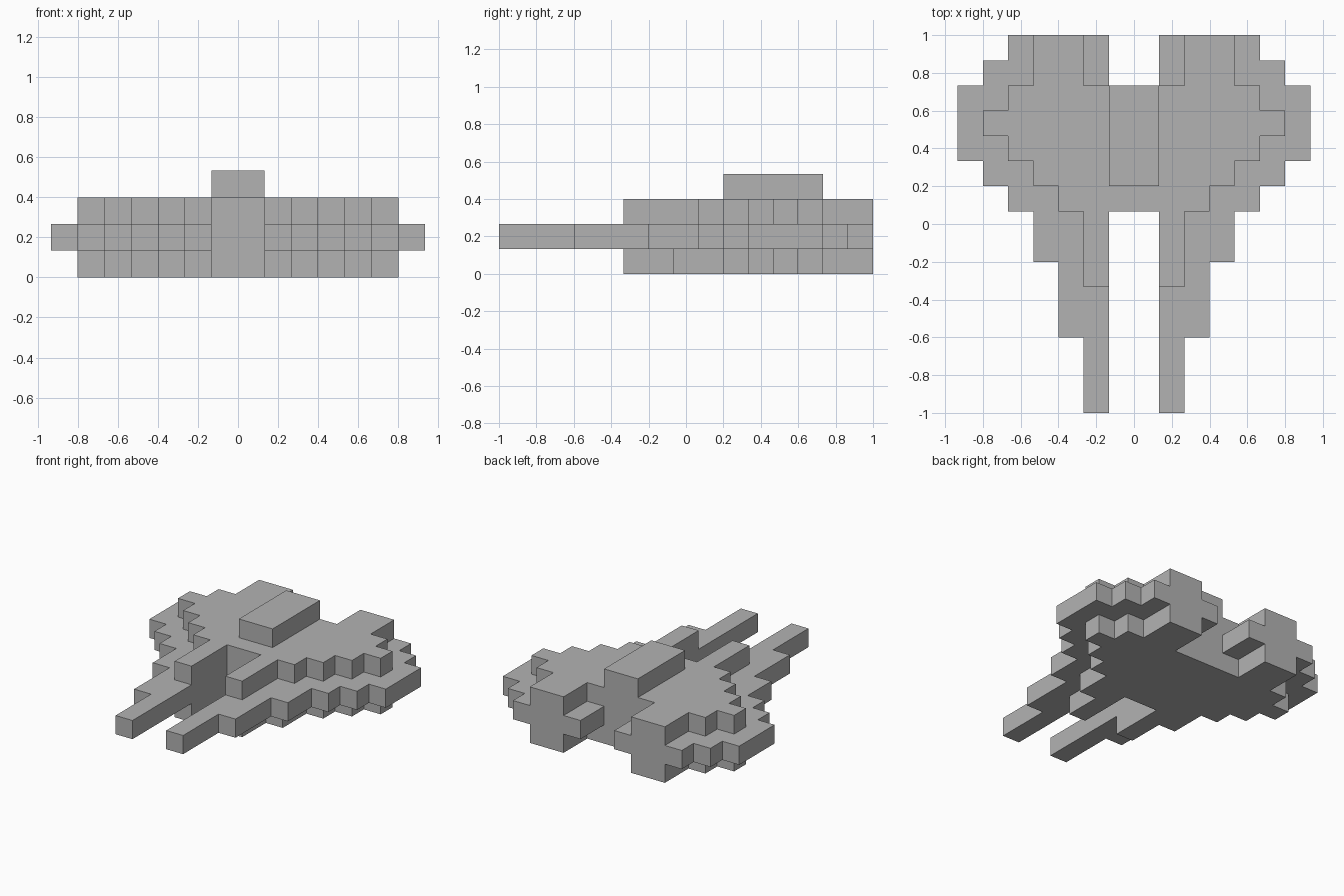
import bpy
import bmesh

cube = bpy.data.objects.get("Cube")
if cube:
    bpy.data.objects.remove(cube, do_unlink=True)

U = 2 / 15  # one block

grey = bpy.data.materials.new("hull_grey")
grey.use_nodes = True
grey.diffuse_color = (0.45, 0.45, 0.45, 1)
bsdf = next(n for n in grey.node_tree.nodes if n.type == 'BSDF_PRINCIPLED')
bsdf.inputs["Base Color"].default_value = grey.diffuse_color


def stepped_layer(name, columns, bottom, top):
    """Slab from (front, back) extents of one-block columns, mirrored over x = 0."""
    half = []
    for i, (front, _) in enumerate(columns):
        half += [(i, front), (i + 1, front)]
    for i, (_, back) in reversed(list(enumerate(columns))):
        half += [(i + 1, back), (i, back)]
    outline = half + [(-x, y) for x, y in reversed(half)]

    # Drop repeated and in-line points so every wall is a single face
    points = []
    for p in outline:
        if p[0] != 0 and (not points or points[-1] != p):
            points.append(p)
    n = len(points)
    corners = [p for i, p in enumerate(points)
               if not any(points[i - 1][k] == p[k] == points[(i + 1) % n][k] for k in (0, 1))]

    bm = bmesh.new()
    base = bm.faces.new([bm.verts.new((x * U, y * U, bottom * U)) for x, y in corners])
    cap = bmesh.ops.extrude_face_region(bm, geom=[base])["geom"]
    bmesh.ops.translate(bm, vec=(0, 0, (top - bottom) * U),
                        verts=[g for g in cap if isinstance(g, bmesh.types.BMVert)])
    bmesh.ops.recalc_face_normals(bm, faces=bm.faces)
    mesh = bpy.data.meshes.new(name)
    bm.to_mesh(mesh)
    bm.free()
    mesh.materials.append(grey)
    obj = bpy.data.objects.new(name, mesh)
    bpy.context.collection.objects.link(obj)
    return obj


# Columns run from the centre line outwards
stepped_layer("lower_hull", [(0.5, 5.5), (-2.5, 5.5), (-0.5, 7.5),
                             (1.5, 7.5), (2.5, 5.5), (3.5, 4.5)], 0, 1)
stepped_layer("main_hull_with_prongs", [(0.5, 5.5), (-7.5, 7.5), (-4.5, 7.5), (-1.5, 7.5),
                                        (0.5, 7.5), (1.5, 6.5), (2.5, 5.5)], 1, 2)
stepped_layer("upper_hull", [(0.5, 5.5), (-2.5, 5.5), (0.5, 7.5),
                             (1.5, 7.5), (2.5, 5.5), (3.5, 4.5)], 2, 3)
stepped_layer("cockpit", [(1.5, 5.5)], 3, 4)
